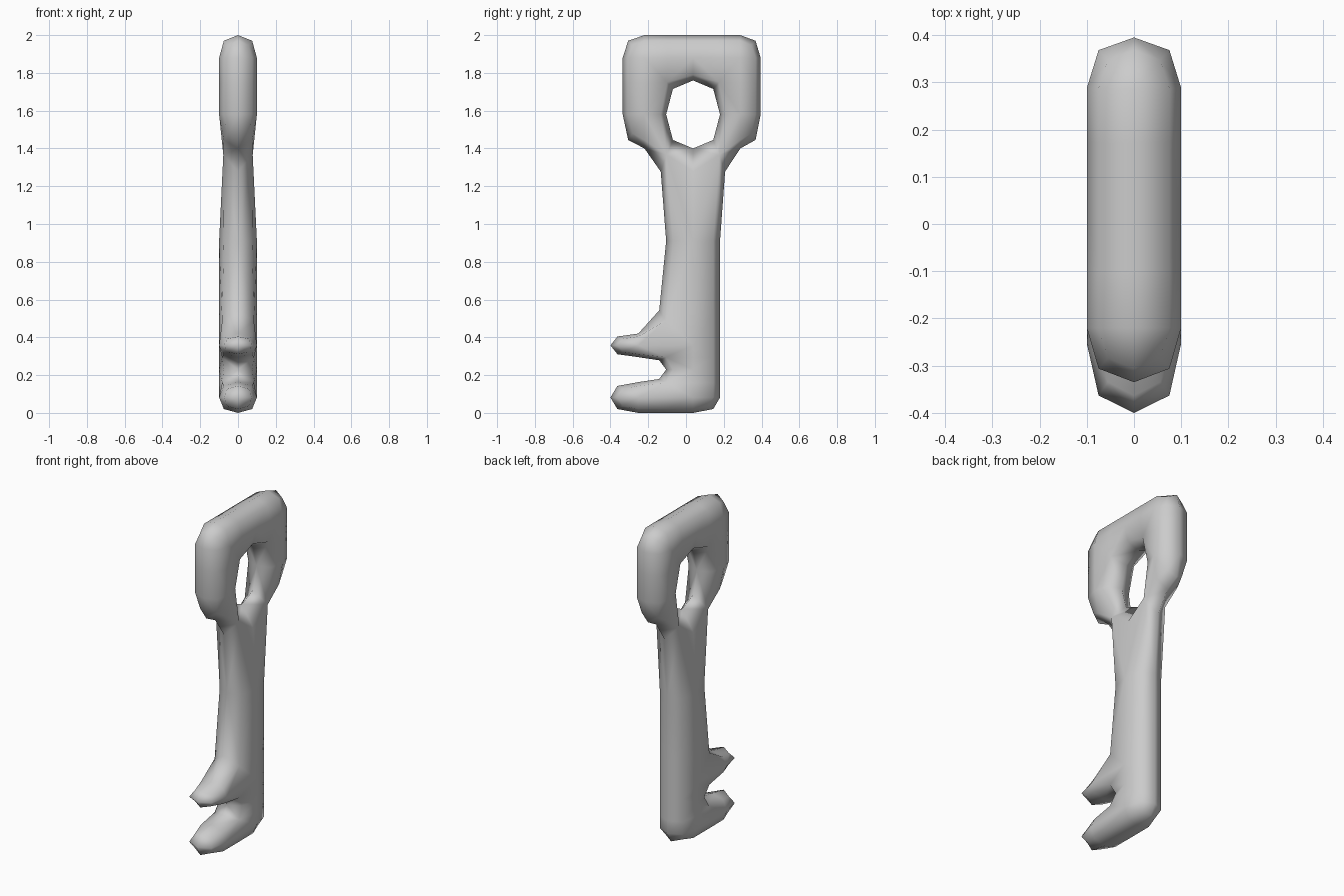
import bpy, bmesh
from mathutils import Vector

if "Cube" in bpy.data.objects:
    bpy.data.objects.remove(bpy.data.objects["Cube"])

# Blocky layout of the key, rows from bottom to top (teeth, notch, shaft, bow with hole)
ROWS = ["XX-", "-X-", "XX-", "-X-", "X-X", "XXX"]
Y = [-0.40, -0.105, 0.18, 0.395]
Z = [0.0, 0.163, 0.295, 0.42, 1.40, 1.76, 2.0]
HOLE = (1, 4)
HALF = 0.1


def filled(c, r):
    return 0 <= c < 3 and 0 <= r < 6 and ROWS[r][c] == "X"


def pos(v):
    i, j, side = v
    y = -0.335 if i == 0 and j >= 4 else Y[i]
    return Vector((side * HALF, y, Z[j]))


# Cage faces: two flat sides per cell plus a wall wherever a neighbour is empty
faces = []   # (corner list, is_hole_wall)
for r in range(6):
    for c in range(3):
        if not filled(c, r):
            continue
        ring = [(c, r), (c + 1, r), (c + 1, r + 1), (c, r + 1)]
        faces.append(([(i, j, 1) for i, j in ring], False))
        faces.append(([(i, j, -1) for i, j in reversed(ring)], False))
        for k, (dc, dr) in enumerate([(0, -1), (1, 0), (0, 1), (-1, 0)]):
            n = (c + dc, r + dr)
            if not filled(*n):
                a, b = ring[k], ring[(k + 1) % 4]
                faces.append(([a + (1,), a + (-1,), b + (-1,), b + (1,)], n == HOLE))


def edge_key(a, b, hole):
    # Edges across the thickness are kept separate for the hole and the outer rim
    return (min(a, b), max(a, b), hole and a[:2] == b[:2])


def mean(points):
    return sum(points, Vector()) / len(points)


# One rounding step (Catmull-Clark) that keeps the neck joined at its corners
centres, edge_faces, vert_faces, vert_edges = [], {}, {}, {}
for f, (vs, hole) in enumerate(faces):
    centres.append(mean([pos(v) for v in vs]))
    for k, v in enumerate(vs):
        key = edge_key(v, vs[(k + 1) % 4], hole)
        edge_faces.setdefault(key, []).append(f)
        vert_faces.setdefault(v, []).append(f)
        for e in key[:2]:
            vert_edges.setdefault(e, set()).add(key)

bm = bmesh.new()
face_pt = [bm.verts.new(p) for p in centres]
edge_pt = {k: bm.verts.new(mean([pos(k[0]), pos(k[1])] + [centres[f] for f in fs]))
           for k, fs in edge_faces.items()}
vert_pt = {}
for v, fs in vert_faces.items():
    n = len(fs)
    mids = mean([(pos(k[0]) + pos(k[1])) / 2 for k in sorted(vert_edges[v])])
    vert_pt[v] = bm.verts.new((mean([centres[f] for f in fs]) + 2 * mids + (n - 3) * pos(v)) / n)

for f, (vs, hole) in enumerate(faces):
    for k, v in enumerate(vs):
        bm.faces.new((vert_pt[v], edge_pt[edge_key(v, vs[(k + 1) % 4], hole)],
                      face_pt[f], edge_pt[edge_key(vs[k - 1], v, hole)]))
bmesh.ops.recalc_face_normals(bm, faces=bm.faces)
for face in bm.faces:
    face.smooth = True

mesh = bpy.data.meshes.new("key")
bm.to_mesh(mesh)
bm.free()
bpy.context.collection.objects.link(bpy.data.objects.new("key", mesh))
